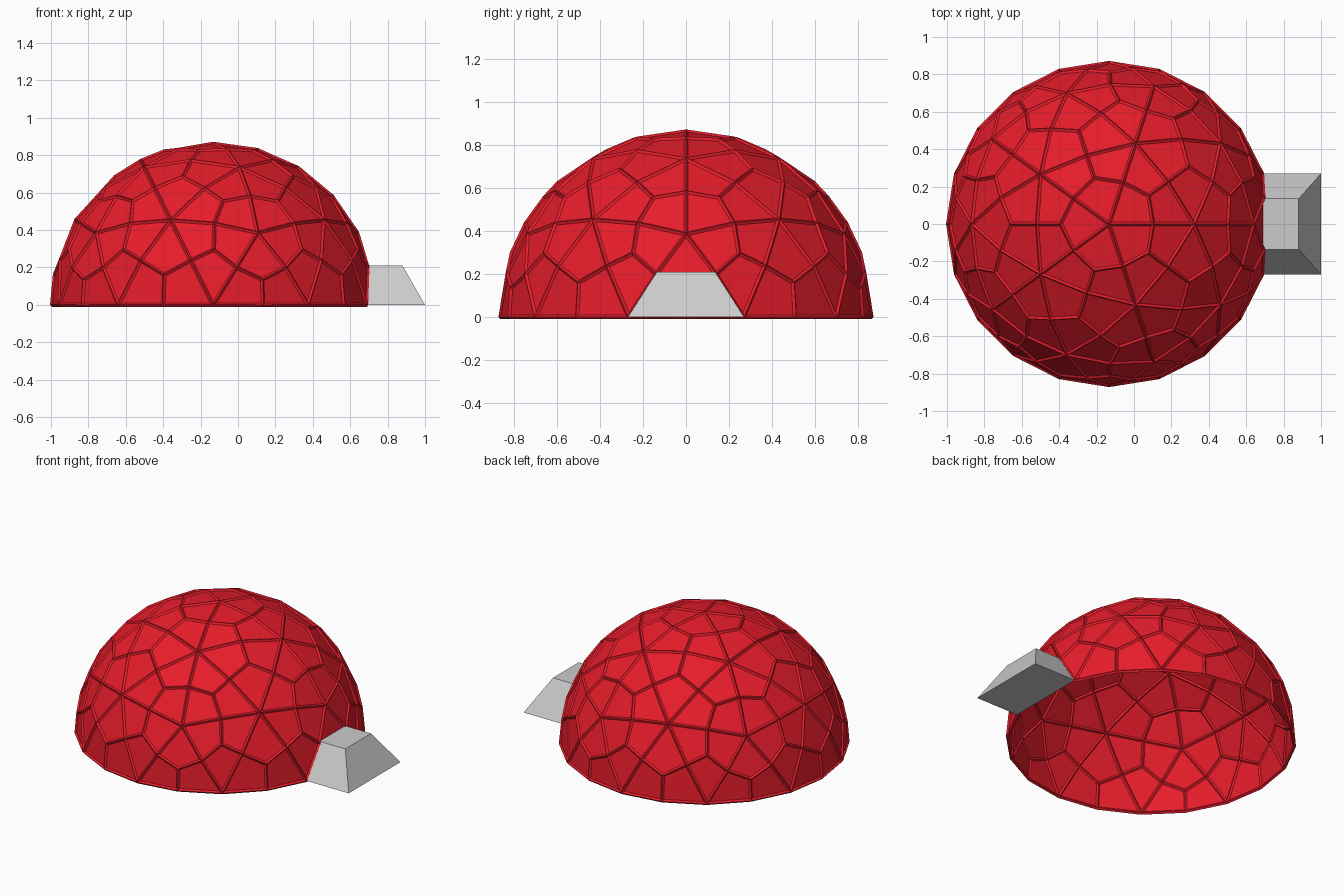
import bpy, bmesh
from mathutils import Vector

if "Cube" in bpy.data.objects:
    bpy.data.objects.remove(bpy.data.objects["Cube"])

R, CX = 0.862, -0.133
CENTRE = Vector((CX, 0, 0))

red = bpy.data.materials.new("red_panel")
red.diffuse_color = (0.8, 0.012, 0.024, 1)
red.use_nodes = True
red.node_tree.nodes["Principled BSDF"].inputs["Base Color"].default_value = red.diffuse_color


def make(name, bm, mat=None):
    bmesh.ops.recalc_face_normals(bm, faces=bm.faces)
    me = bpy.data.meshes.new(name)
    bm.to_mesh(me)
    bm.free()
    ob = bpy.data.objects.new(name, me)
    bpy.context.collection.objects.link(ob)
    if mat:
        me.materials.append(mat)
    return ob


# Upper half of a two-frequency geodesic sphere
src = bmesh.new()
bmesh.ops.create_icosphere(src, subdivisions=2, radius=1)
bmesh.ops.delete(src, geom=[v for v in src.verts if v.co.z < -0.01], context='VERTS')


# Each triangle is split into three kites pushed out to the sphere
def build_panels():
    bm = bmesh.new()

    def add(points):
        bm.faces.new([bm.verts.new(p.normalized() * R + CENTRE) for p in points])

    for f in src.faces:
        p = [v.co.copy() for v in f.verts]
        c = f.calc_center_median()
        doorway = c.x > 0.8 and abs(c.y) < 0.05 and c.z < 0.3
        for i in range(3):
            nxt, prv = (p[i] + p[i - 2]) / 2, (p[i] + p[i - 1]) / 2
            if not doorway:
                add([p[i], nxt, c, prv])
            elif p[i].z > 0.2:
                add([p[i], nxt, prv])      # small panel over the entrance
    bmesh.ops.remove_doubles(bm, verts=bm.verts, dist=0.001)
    return bm


make("dome_panels", build_panels(), red)

# Struts along every panel edge, showing inside and outside
struts = make("dome_struts", build_panels(), red)
wire = struts.modifiers.new("struts", 'WIREFRAME')
wire.thickness = 0.02
wire.use_boundary = True
wire.use_even_offset = True
src.free()

# Entrance block with sloping sides and end
bm = bmesh.new()
bottom = [(0.69, -0.27, 0), (1, -0.27, 0), (1, 0.27, 0), (0.69, 0.27, 0)]
top = [(0.69, -0.135, 0.21), (0.88, -0.135, 0.21), (0.88, 0.135, 0.21), (0.69, 0.135, 0.21)]
b = [bm.verts.new(p) for p in bottom]
t = [bm.verts.new(p) for p in top]
bm.faces.new(b[::-1])
bm.faces.new(t)
for i in range(4):
    j = (i + 1) % 4
    bm.faces.new((b[i], b[j], t[j], t[i]))
make("entrance", bm)
